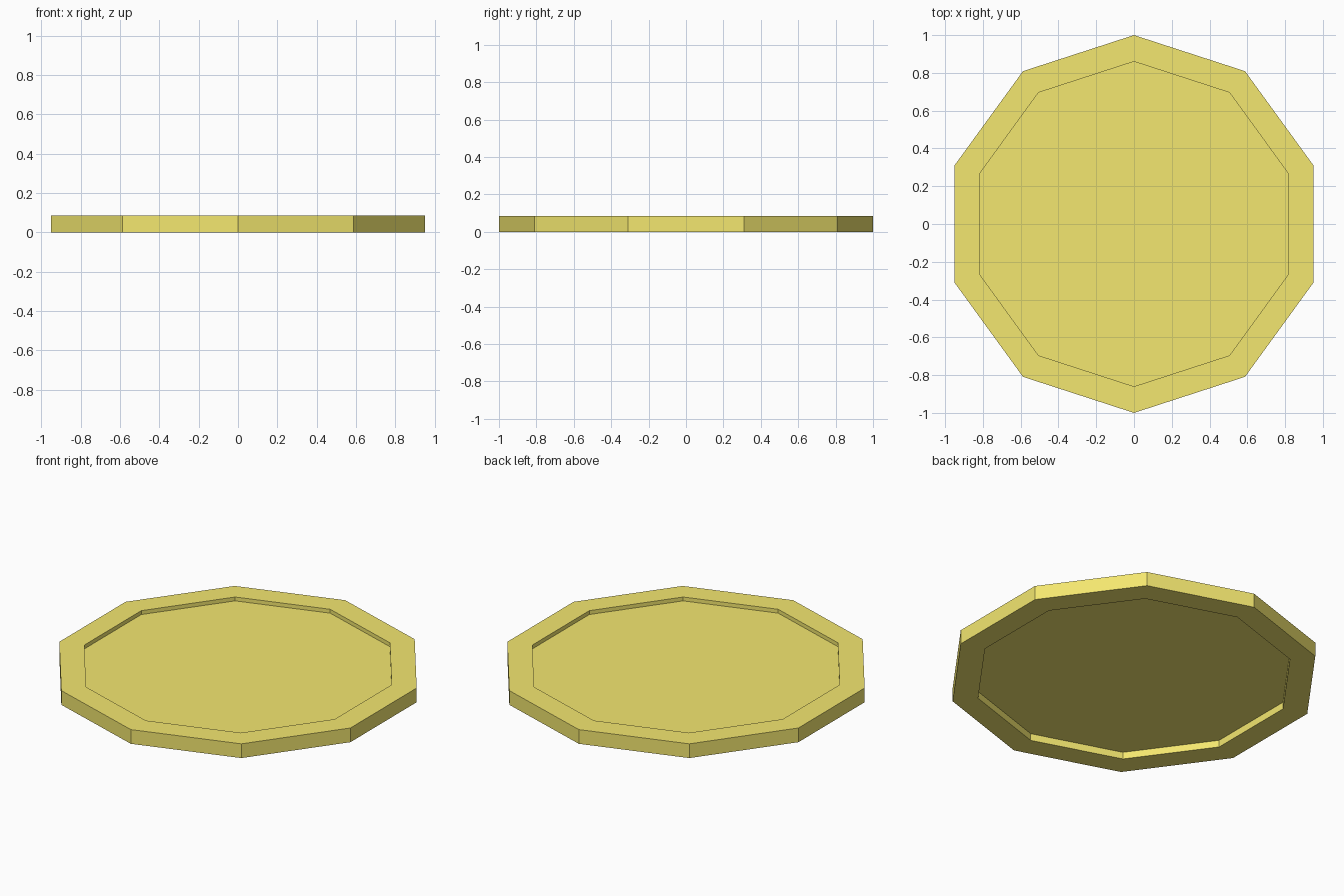
import bpy, bmesh
from math import sin, cos, tau

if "Cube" in bpy.data.objects:
    bpy.data.objects.remove(bpy.data.objects["Cube"])

SIDES = 10
H = 0.084                      # rim height
FLOOR_LOW, FLOOR_TOP = 0.041, 0.061
R_OUT, R_IN = 1.0, 0.86

gold = bpy.data.materials.new("gold")
gold.diffuse_color = (0.9, 0.8, 0.16, 1)
gold.use_nodes = True
gold.node_tree.nodes["Principled BSDF"].inputs["Base Color"].default_value = gold.diffuse_color


def ring(bm, r, z):
    return [bm.verts.new((r * sin(tau * i / SIDES), r * cos(tau * i / SIDES), z))
            for i in range(SIDES)]


# Coin: a ten-sided lathe of the rim profile, with a recessed plate on both sides
bm = bmesh.new()
profile = [(R_IN, FLOOR_LOW), (R_IN, 0), (R_OUT, 0), (R_OUT, H), (R_IN, H), (R_IN, FLOOR_TOP)]
rings = [ring(bm, r, z) for r, z in profile]
for a, b in zip(rings, rings[1:]):
    for i in range(SIDES):
        j = (i + 1) % SIDES
        bm.faces.new((a[i], a[j], b[j], b[i]))
bm.faces.new(rings[0])
bm.faces.new(rings[-1])
bmesh.ops.recalc_face_normals(bm, faces=bm.faces)

mesh = bpy.data.meshes.new("coin")
bm.to_mesh(mesh)
bm.free()
mesh.materials.append(gold)
bpy.context.collection.objects.link(bpy.data.objects.new("coin", mesh))
